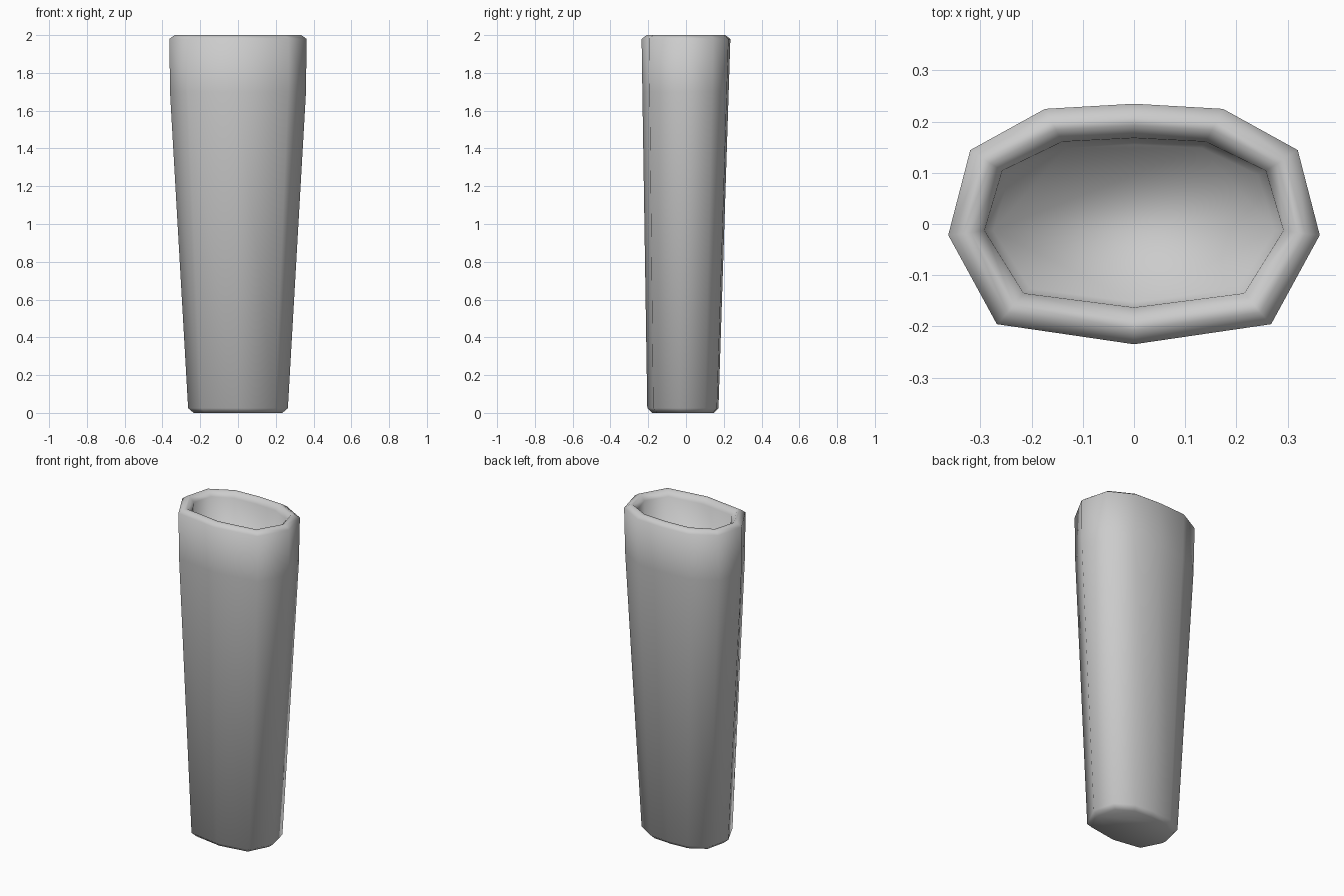
import bpy
import bmesh

if "Cube" in bpy.data.objects:
    bpy.data.objects.remove(bpy.data.objects["Cube"])

# Half outline of the mouth, back to front (mirrored across x)
HALF = [(0, 0.235), (0.174, 0.225), (0.32, 0.145),
        (0.363, -0.02), (0.268, -0.193), (0, -0.232)]
OUTLINE = HALF + [(-x, y) for x, y in reversed(HALF[1:-1])]

# Rings: height, half width, front y, back y
RINGS = [
    (0.00, 0.235, -0.180, 0.148),   # bottom edge
    (0.025, 0.264, -0.205, 0.172),  # bottom bevel
    (1.70, 0.360, -0.231, 0.226),   # end of taper
    (1.98, 0.363, -0.235, 0.235),   # outer rim
    (2.00, 0.335, -0.208, 0.208),   # rim top
    (2.00, 0.318, -0.190, 0.192),
    (1.97, 0.292, -0.163, 0.168),   # inner rim
    (1.70, 0.275, -0.152, 0.155),   # hollow floor
]


def add_ring(bm, z, half_w, y0, y1):
    verts = []
    for x, y in OUTLINE:
        t = (y + 0.232) / 0.467
        verts.append(bm.verts.new((x * half_w / 0.363, y0 + t * (y1 - y0), z)))
    return verts


# Tapered hollow body, lofted through the rings
bm = bmesh.new()
rings = [add_ring(bm, *r) for r in RINGS]
n = len(OUTLINE)
for a, b in zip(rings, rings[1:]):
    for i in range(n):
        j = (i + 1) % n
        bm.faces.new((a[i], a[j], b[j], b[i]))
bm.faces.new(rings[0])
bm.faces.new(rings[-1])
bmesh.ops.recalc_face_normals(bm, faces=bm.faces)
for f in bm.faces:
    f.smooth = True

mesh = bpy.data.meshes.new("tapered_holder")
bm.to_mesh(mesh)
bm.free()
body = bpy.data.objects.new("tapered_holder", mesh)
bpy.context.collection.objects.link(body)
